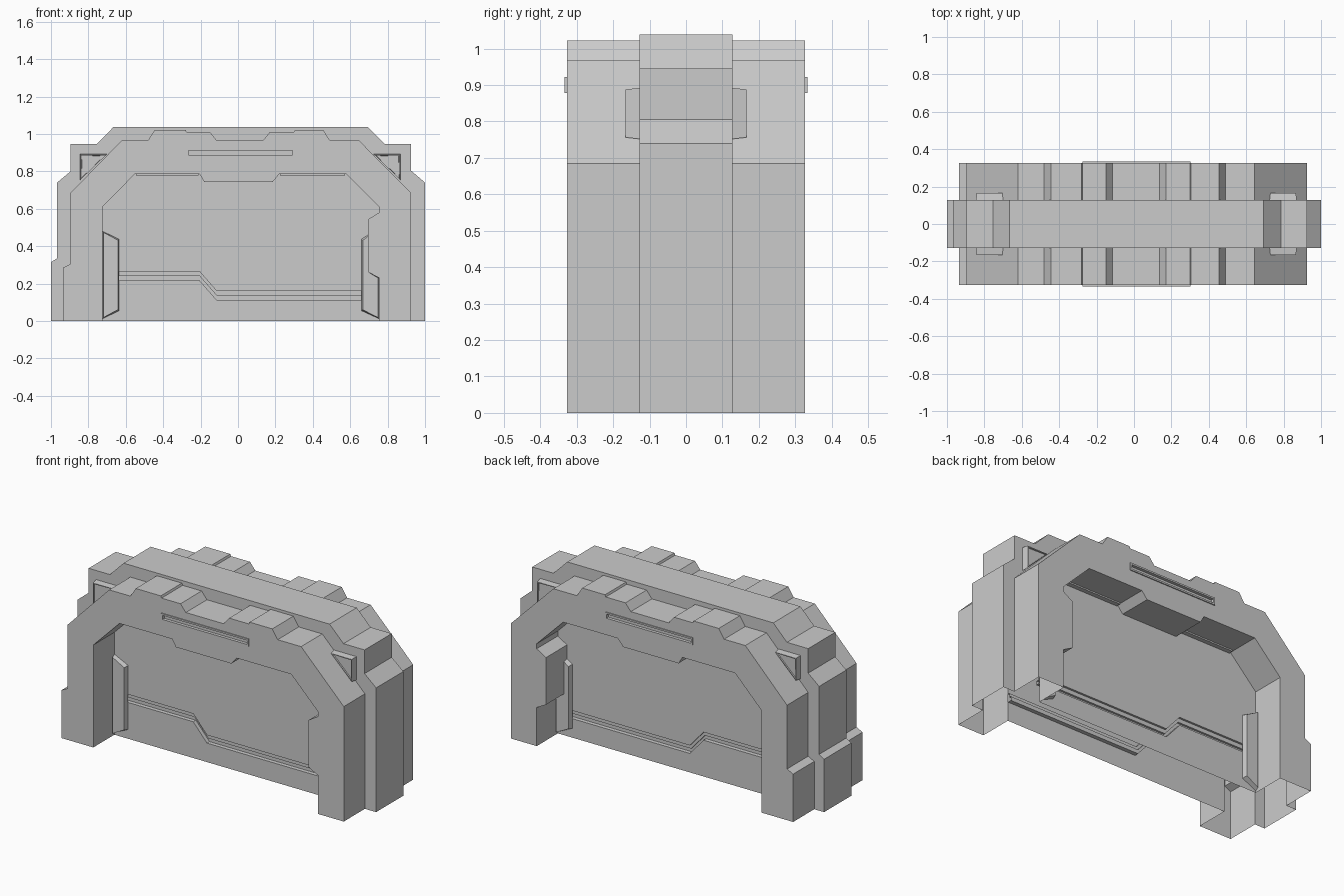
import bpy, bmesh

if "Cube" in bpy.data.objects:
    bpy.data.objects.remove(bpy.data.objects["Cube"])

# Profiles in (x, z), running left to right over the top
FRAME = [(-.935, 0), (-.935, .285), (-.895, .305), (-.895, .685), (-.62, .967), (-.48, .967),
         (-.445, 1.022), (-.28, 1.022), (-.275, 1.01), (-.15, 1.01), (-.115, .967), (.135, .967),
         (.17, 1.01), (.3, 1.01), (.305, 1.022), (.455, 1.022), (.49, .967), (.645, .967),
         (.926, .685), (.926, 0)]
SPINE = [(-1, 0), (-1, .315), (-.967, .335), (-.967, .74), (-.895, .80), (-.895, .946),
         (-.755, .946), (-.665, 1.038), (.693, 1.038), (.785, .946), (.924, .946), (.924, .805),
         (1, .74), (1, 0)]
OPENING = [(-.725, 0), (-.725, .61), (-.552, .785), (-.205, .785), (-.18, .743), (.185, .743),
           (.22, .785), (.58, .785), (.755, .61), (.755, .58), (.695, .543), (.695, .262),
           (.755, .23), (.755, 0)]
Y_FRAME, Y_SPINE, Y_PANEL = -.327, -.128, -.128


def poly(bm, pts, y):
    """Flat face at depth y, facing the front."""
    area = sum(a[0] * b[1] - b[0] * a[1] for a, b in zip(pts, pts[1:] + pts[:1]))
    if area < 0:
        pts = pts[::-1]
    return bm.faces.new([bm.verts.new((x, y, z)) for x, z in pts])


def strip(bm, path, y0, path2, y1, outward=True):
    """Quads joining two profiles at two depths."""
    for i in range(len(path) - 1):
        q = [(path[i], y0), (path[i + 1], y0), (path2[i + 1], y1), (path2[i], y1)]
        if not outward:
            q.reverse()
        bm.faces.new([bm.verts.new((p[0], y, p[1])) for p, y in q])


def finish(name, bm):
    """Weld the half and mirror it to the back."""
    bmesh.ops.remove_doubles(bm, verts=bm.verts, dist=.0005)
    me = bpy.data.meshes.new(name)
    bm.to_mesh(me)
    bm.free()
    ob = bpy.data.objects.new(name, me)
    bpy.context.collection.objects.link(ob)
    m = ob.modifiers.new("front_back", 'MIRROR')
    m.use_axis = (False, True, False)
    m.merge_threshold = .0005


def scaled(pts, sx, sz):
    cx = (min(p[0] for p in pts) + max(p[0] for p in pts)) / 2
    cz = (min(p[1] for p in pts) + max(p[1] for p in pts)) / 2
    return [(cx + (x - cx) * sx, cz + (z - cz) * sz) for x, z in pts]


def plate(name, pts, y_back, y_front, taper=(1, 1), rim=0, sink=0):
    """Raised plate with tapered sides and an optional sunken centre."""
    area = sum(a[0] * b[1] - b[0] * a[1] for a, b in zip(pts, pts[1:] + pts[:1]))
    if area > 0:
        pts = pts[::-1]
    top = scaled(pts, *taper)
    bm = bmesh.new()
    face = poly(bm, top, y_front)
    strip(bm, top + top[:1], y_front, pts + pts[:1], y_back)
    bmesh.ops.remove_doubles(bm, verts=bm.verts, dist=.0005)
    bm.normal_update()
    if rim:
        bmesh.ops.inset_individual(bm, faces=[face], thickness=rim)
        bmesh.ops.inset_individual(bm, faces=[face], thickness=.002, depth=-sink)
    finish(name, bm)


# Outer arched frame, open underneath, with a slot cut in the lintel
SLOT = [(-.275, .878), (-.275, .922), (.302, .922), (.302, .878)]
bm = bmesh.new()
for s in (-1, 1):
    outer = [p for p in FRAME if p[0] * s > 0]
    inner = [p for p in OPENING if p[0] * s > 0]
    slot = [p for p in SLOT if p[0] * s > 0]
    if s > 0:
        outer, inner = outer[::-1], inner[::-1]
    else:
        slot = slot[::-1]
    poly(bm, outer + [(0, .967), (0, .922)] + slot + [(0, .878), (0, .743)] + inner[::-1], Y_FRAME)
strip(bm, FRAME, Y_FRAME, FRAME, Y_SPINE, True)
strip(bm, OPENING, Y_FRAME, OPENING, Y_PANEL, False)
finish("arched_frame", bm)

# Raised rim and sunken floor of the lintel slot
inner = scaled(SLOT, .965, .55)
bm = bmesh.new()
strip(bm, SLOT + SLOT[:1], -.333, SLOT + SLOT[:1], Y_FRAME, True)
strip(bm, SLOT + SLOT[:1], -.333, inner + inner[:1], -.333, False)
strip(bm, inner + inner[:1], -.333, inner + inner[:1], -.315, False)
poly(bm, inner, -.315)
finish("lintel_slot", bm)

# Wider central spine
bm = bmesh.new()
poly(bm, SPINE + FRAME[::-1], Y_SPINE)
strip(bm, SPINE, Y_SPINE, SPINE, 0, True)
finish("central_spine", bm)

# Recessed panel crossed by a stepped groove
step = [(-.725, .24), (-.205, .24), (-.115, .137), (.755, .137)]
upper = [(x, z + .024) for x, z in step]
lower = [(x, z - .024) for x, z in step]
bm = bmesh.new()
poly(bm, OPENING[1:-1] + upper[::-1], Y_PANEL)
poly(bm, lower + [(.755, 0), (-.725, 0)], Y_PANEL)
strip(bm, upper, Y_PANEL, upper, Y_PANEL + .012, False)
strip(bm, upper, Y_PANEL + .012, step, Y_PANEL + .012, False)
strip(bm, step, Y_PANEL + .012, step, Y_PANEL + .024, False)
strip(bm, step, Y_PANEL + .024, lower, Y_PANEL + .024, False)
strip(bm, lower, Y_PANEL + .024, lower, Y_PANEL, False)
finish("recessed_panel", bm)

# Upright strips at both ends of the panel
plate("left_panel_strip", [(-.725, .012), (-.725, .48), (-.635, .437), (-.635, .055)],
      Y_PANEL, -.155, (.85, .97))
plate("right_panel_strip", [(.755, .012), (.755, .23), (.695, .262), (.695, .46),
                            (.66, .437), (.66, .055)], Y_PANEL, -.155, (.85, .97))

# Thin trims under the opening's ceiling
for side, x0, x1 in (("left", -.545, -.212), ("right", .225, .572)):
    plate(side + "_ceiling_trim", [(x0, .785), (x1, .785), (x1, .777), (x0, .777)],
          Y_PANEL, -.155)

# Triangular corner lugs on the shoulders
for side, xo, xi in (("left", -.845, -.70), ("right", .87, .725)):
    plate(side + "_corner_lug", [(xo, .892), (xi, .892), (xo, .752)],
          Y_SPINE, -.166, (.94, .94), .008, .008)
